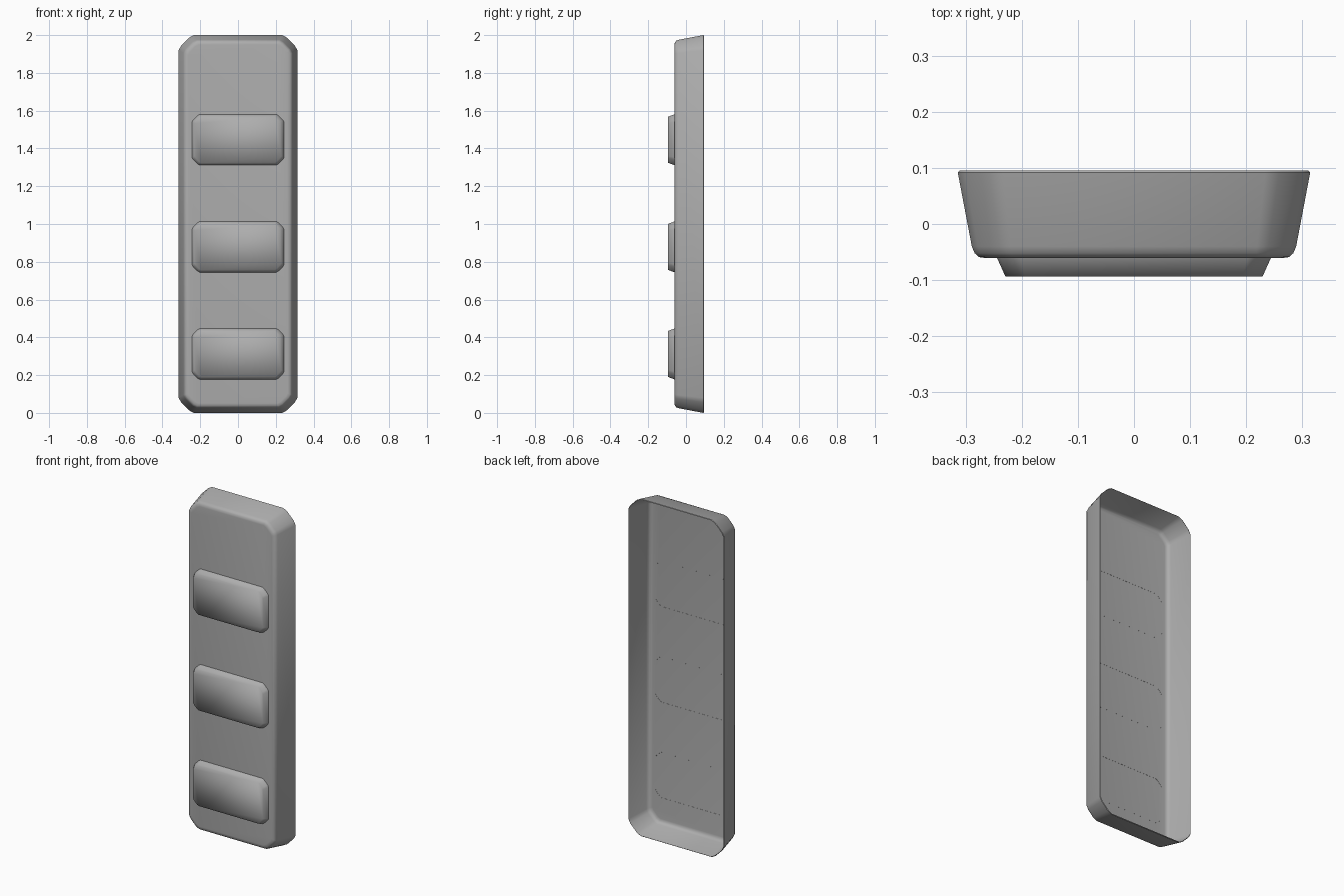
import bpy, bmesh
from math import pi

if "Cube" in bpy.data.objects:
    bpy.data.objects.remove(bpy.data.objects["Cube"])

# Plain mid-grey surface
grey = bpy.data.materials.new("mid_grey")
grey.diffuse_color = (0.42, 0.42, 0.42, 1)
grey.use_nodes = True
grey.node_tree.nodes["Principled BSDF"].inputs["Base Color"].default_value = grey.diffuse_color


def corner_loop(bm, hw, hh, cut, y, zc):
    """Rectangle with softened cut corners in the XZ plane."""
    corner = [(0, cut), (0.16 * cut, 0.7 * cut), (0.7 * cut, 0.16 * cut), (cut, 0)]
    quad = [(hw - a, hh - b) for a, b in corner]
    back = quad[::-1]
    pts = (quad + [(-x, z) for x, z in back]
           + [(-x, -z) for x, z in quad] + [(x, -z) for x, z in back])
    return [bm.verts.new((x, y, zc + z)) for x, z in pts]


def open_shell(name, sections, zc, angle):
    """Skin the sections from back rim to front and cap the front only."""
    bm = bmesh.new()
    loops = [corner_loop(bm, *s, zc) for s in sections]
    for a, b in zip(loops, loops[1:]):
        for i in range(len(a)):
            j = (i + 1) % len(a)
            bm.faces.new((a[i], a[j], b[j], b[i]))
    cap = bm.faces.new(loops[-1])
    bmesh.ops.recalc_face_normals(bm, faces=bm.faces)
    bm.normal_update()
    if cap.normal.y > 0:
        bmesh.ops.reverse_faces(bm, faces=bm.faces)
    mesh = bpy.data.meshes.new(name)
    bm.to_mesh(mesh)
    bm.free()
    mesh.materials.append(grey)
    obj = bpy.data.objects.new(name, mesh)
    bpy.context.collection.objects.link(obj)
    bpy.ops.object.select_all(action='DESELECT')
    obj.select_set(True)
    bpy.context.view_layer.objects.active = obj
    bpy.ops.object.shade_smooth_by_angle(angle=angle)


# Tapered tray, open at the back, with a small rim and a rounded front edge
open_shell("tray_body", [
    (0.311, 0.997, 0.078, 0.095),
    (0.314, 1.0, 0.08, 0.0915),
    (0.289, 0.975, 0.07, -0.040),
    (0.284, 0.970, 0.066, -0.052),
    (0.276, 0.962, 0.061, -0.059),
    (0.263, 0.949, 0.054, -0.061),
], 1.0, 0.72)

# Three raised pads on the front, softly shaded as pillows
for n in range(3):
    open_shell(f"raised_pad_{n + 1}", [
        (0.244, 0.135, 0.042, -0.0605),
        (0.229, 0.122, 0.036, -0.094),
    ], 0.312 + 0.567 * n, pi)
